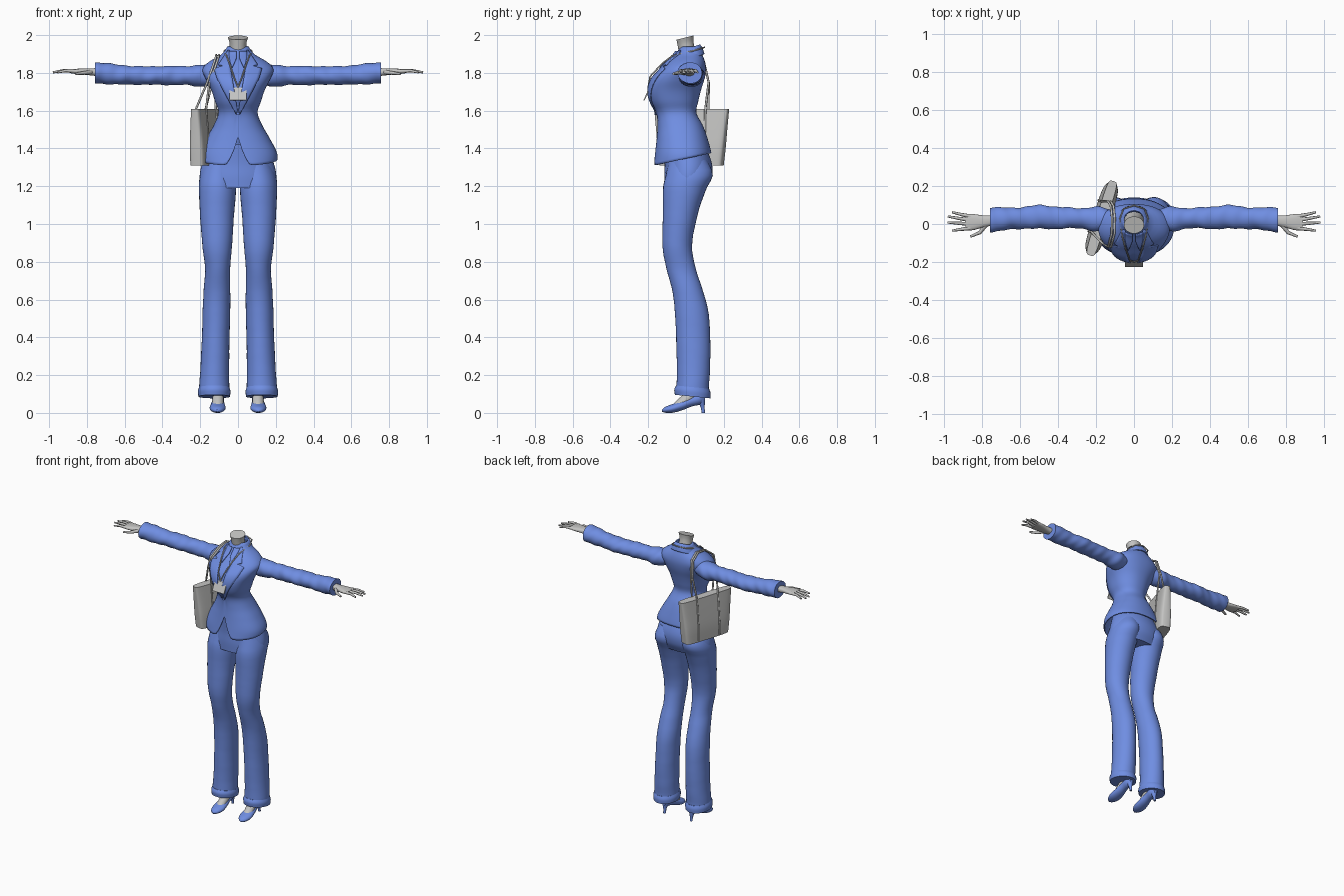
import bpy, bmesh, math
from math import cos, sin, tau
from mathutils import Matrix, Vector

cube = bpy.data.objects.get("Cube")
if cube:
    bpy.data.objects.remove(cube)


def material(name, rgb):
    m = bpy.data.materials.new(name)
    m.use_nodes = True
    m.diffuse_color = (*rgb, 1)
    bsdf = m.node_tree.nodes["Principled BSDF"]
    bsdf.inputs["Base Color"].default_value = (*rgb, 1)
    bsdf.inputs["Roughness"].default_value = 0.7
    return m


BLUE = material("suit blue", (0.16, 0.27, 0.76))
GREY = material("light grey", (0.55, 0.55, 0.54))
meshes = []


def finish(name, bm, mat, thickness=0.0):
    bmesh.ops.recalc_face_normals(bm, faces=bm.faces)
    me = bpy.data.meshes.new(name)
    bm.to_mesh(me)
    bm.free()
    me.materials.append(mat)
    ob = bpy.data.objects.new(name, me)
    bpy.context.collection.objects.link(ob)
    meshes.append(ob)
    if thickness:
        mod = ob.modifiers.new("thickness", 'SOLIDIFY')
        mod.thickness = thickness
    return ob


def sample(rows, t):
    """Smoothly interpolate a profile table whose first column is position."""
    i = max(0, min(len(rows) - 2, sum(r[0] <= t for r in rows) - 1))
    a, b = rows[i], rows[i + 1]
    p, n = rows[max(i - 1, 0)], rows[min(i + 2, len(rows) - 1)]
    h = b[0] - a[0]
    u = (t - a[0]) / h
    out = []
    for k in range(1, len(a)):
        ma = (b[k] - p[k]) / (b[0] - p[0]) * h
        mb = (n[k] - a[k]) / (n[0] - a[0]) * h
        out.append((1 + 2 * u) * (1 - u) ** 2 * a[k] + u * (1 - u) ** 2 * ma
                   + u * u * (3 - 2 * u) * b[k] + u * u * (u - 1) * mb)
    return out


def loft(name, rows, mat, axis=2, side=1, n=32, steps=24, power=2.0,
         hem=None, shear=0.0, wobble=0.0, caps=True, thickness=0.0):
    """Tube along an axis; rows are (position, centre a, centre b, radius a, radius b)."""
    bm = bmesh.new()
    rings = []
    for j in range(steps + 1):
        ring = []
        for i in range(n):
            a = tau * i / n
            ca = math.copysign(abs(cos(a)) ** (2 / power), cos(a))
            sa = math.copysign(abs(sin(a)) ** (2 / power), sin(a))
            lo, hi = rows[0][0], rows[-1][0]
            if hem:
                c = sample(rows, lo)
                lo = hem(c[0] + c[2] * ca, c[1] + c[3] * sa)
            t = lo + (hi - lo) * j / steps
            c1, c2, r1, r2 = sample(rows, t)
            f = 1 + wobble * sin(t * 60 + 2 * sin(a)) * sin(t * 23 + a)
            p = [c1 + r1 * ca * f, c2 + r2 * sa * f]
            p.insert(axis, t)
            p[2] += shear * p[1]
            p[0] *= side
            ring.append(bm.verts.new(p))
        rings.append(ring)
    for r, q in zip(rings, rings[1:]):
        for i in range(n):
            bm.faces.new((r[i], r[(i + 1) % n], q[(i + 1) % n], q[i]))
    if caps:
        bm.faces.new(rings[0])
        bm.faces.new(rings[-1])
    return finish(name, bm, mat, thickness)


def cord(name, points, mat, radius, taper=1.0):
    cu = bpy.data.curves.new(name, 'CURVE')
    cu.dimensions = '3D'
    cu.bevel_depth = radius
    cu.bevel_resolution = 2
    cu.use_fill_caps = True
    sp = cu.splines.new('POLY')
    sp.points.add(len(points) - 1)
    for i, p in enumerate(points):
        sp.points[i].co = (*p, 1)
        sp.points[i].radius = 1 + (taper - 1) * i / (len(points) - 1)
    sp.use_smooth = True
    cu.materials.append(mat)
    ob = bpy.data.objects.new(name, cu)
    bpy.context.collection.objects.link(ob)


# Jacket body, cut away at the front hem and lower at the front than the back
JACKET = [(1.30, 0, -.02, .205, .155), (1.37, 0, -.015, .208, .15), (1.45, 0, -.02, .17, .135),
          (1.52, 0, -.03, .13, .12), (1.59, 0, -.05, .104, .105), (1.65, 0, -.06, .122, .125),
          (1.71, 0, -.058, .142, .138), (1.77, 0, -.04, .172, .138), (1.82, 0, -.015, .188, .12),
          (1.86, 0, 0, .152, .1), (1.90, 0, .015, .085, .07), (1.94, 0, .02, .056, .05)]
POWER = 2.2


def jacket_hem(x, y):
    notch = max(0, 1 - abs(x) / .07) ** 1.6 if y < 0 else 0
    return 1.347 + .21 * y + .15 * notch


def front_y(x, z):
    _, cy, rx, ry = sample(JACKET, z)
    return cy - ry * max(0, 1 - (abs(x) / rx) ** POWER) ** (1 / POWER)


loft("jacket_body", JACKET, BLUE, n=72, steps=44, power=POWER, hem=jacket_hem,
     caps=False, thickness=.008)


def patch(name, rows, side, lift):
    """Cloth panel lying on the jacket front; rows are (height, inner x, outer x)."""
    bm = bmesh.new()
    lines = []
    for a, b in zip(rows, rows[1:]):
        for k in range(5):
            z, x0, x1 = (p + (q - p) * k / 4 for p, q in zip(a, b))
            xs = [x0 + (x1 - x0) * c / 5 for c in range(6)]
            lines.append([bm.verts.new((side * x, front_y(x, z) - lift, z)) for x in xs])
    for r, q in zip(lines, lines[1:]):
        for i in range(5):
            bm.faces.new((r[i], r[i + 1], q[i + 1], q[i]))
    bmesh.ops.remove_doubles(bm, verts=bm.verts, dist=1e-5)
    finish(name, bm, BLUE, .006)


# Trousers: seat, then one leg per side
loft("trouser_seat", [(1.19, 0, -.003, .195, .11), (1.25, 0, .01, .203, .125),
                      (1.32, 0, .012, .19, .125), (1.42, 0, -.01, .15, .11)], BLUE, n=48)
LEG = [(.10, .126, .035, .08, .088), (.14, .126, .035, .08, .085), (.2, .124, .039, .077, .087),
       (.4, .118, .038, .073, .09), (.55, .114, .028, .073, .088), (.66, .111, .005, .07, .08),
       (.76, .108, -.025, .066, .078), (.88, .11, -.046, .078, .078),
       (1.05, .111, -.03, .09, .092), (1.19, .108, -.006, .099, .115),
       (1.26, .104, .018, .097, .125), (1.34, .09, .01, .08, .1)]
CUFF = [(.09, .126, .035, .084, .094), (.12, .126, .034, .086, .096), (.14, .126, .035, .08, .087)]
SHOE = [(-.126, .11, .012, .006, .006), (-.112, .109, .016, .026, .015),
        (-.07, .108, .024, .042, .023), (-.02, .107, .04, .038, .026), (.03, .106, .062, .03, .028),
        (.075, .105, .078, .03, .034), (.1, .105, .082, .014, .026)]
HEEL = [(0, .105, .092, .009, .009), (.03, .105, .088, .011, .011), (.07, .105, .08, .024, .022)]
ANKLE = [(.045, .107, -.03, .03, .04), (.075, .106, .005, .03, .045), (.11, .106, .035, .028, .036),
         (.22, .11, .04, .034, .036)]

# Sleeves and hands
SLEEVE = [(.11, .02, 1.795, .05, .045), (.19, .025, 1.785, .066, .058), (.28, .03, 1.786, .053, .05),
          (.4, .033, 1.786, .058, .05), (.5, .037, 1.786, .062, .048), (.62, .03, 1.79, .056, .052),
          (.74, .023, 1.8, .065, .056), (.757, .023, 1.8, .065, .056)]
PALM = [(.73, .02, 1.803, .026, .022), (.79, .014, 1.806, .031, .018), (.85, .01, 1.808, .043, .014),
        (.885, .01, 1.808, .042, .011)]
FINGERS = {"little": (.04, .955, .062), "ring": (.02, .978, .04),
           "middle": (0, .98, .008), "index": (-.022, .955, -.035)}
LAPEL = [(1.92, .046, .055), (1.845, .042, .105), (1.838, .041, .08), (1.825, .039, .128),
         (1.77, .03, .112), (1.68, .015, .065), (1.58, 0, .01)]
SHIRT_COLLAR = [(1.915, .008, .048), (1.88, .008, .046), (1.83, .03, .034)]

for s, label in ((1, "left"), (-1, "right")):
    loft(label + "_trouser_leg", LEG, BLUE, side=s, steps=44, wobble=.008)
    loft(label + "_trouser_cuff", CUFF, BLUE, side=s, steps=6, shear=-.1)
    loft(label + "_shoe", SHOE, BLUE, axis=1, side=s, n=20)
    loft(label + "_shoe_heel", HEEL, BLUE, side=s, n=14, steps=8)
    loft(label + "_ankle", ANKLE, GREY, side=s, n=20, steps=10)
    loft(label + "_sleeve", SLEEVE, BLUE, axis=0, side=s, steps=56, wobble=.06)
    loft(label + "_palm", PALM, GREY, axis=0, side=s, n=20, steps=10, power=2.5)
    for finger, (y, tip_x, tip_y) in FINGERS.items():
        knuckle = ((.87 + tip_x) / 2, (y + tip_y) / 2, 1.812)
        path = [(.86, y, 1.809), knuckle, (tip_x, tip_y, 1.803)]
        cord(f"{label}_{finger}_finger", [(s * p[0], *p[1:]) for p in path], GREY, .011, .5)
    cord(label + "_thumb", [(s * .78, -.005, 1.803), (s * .81, -.045, 1.8), (s * .86, -.066, 1.795)],
         GREY, .013, .5)
    patch(label + "_lapel", LAPEL, s, .01)
    patch(label + "_shirt_collar", SHIRT_COLLAR, s, .014)
    # Neck cord half that carries the badge
    hang = [(0, -.2, 1.725)]
    hang += [(s * x, front_y(x, z) - .02, z) for x, z in ((.022, 1.78), (.045, 1.85), (.06, 1.89))]
    hang += [(s * .074, .03, 1.915), (s * .055, .08, 1.93), (0, .098, 1.935)]
    cord(label + "_badge_cord", hang, GREY, .004)

# Neck and standing jacket collar
loft("neck", [(1.85, 0, .02, .05, .045), (1.92, 0, .004, .044, .042), (1.96, 0, -.003, .045, .042),
              (1.988, 0, -.005, .053, .045)], GREY, steps=12, shear=.25)
loft("jacket_collar", [(1.865, 0, .02, .09, .078), (1.9, 0, .022, .074, .066),
                       (1.925, 0, .022, .057, .052)],
     BLUE, n=40, steps=8, shear=.35, caps=False, thickness=.008)


def box(name, size, loc, tilt, mat):
    bm = bmesh.new()
    bmesh.ops.create_cube(bm, size=1)
    bmesh.ops.scale(bm, vec=size, verts=bm.verts)
    ob = finish(name, bm, mat)
    ob.location = loc
    ob.rotation_euler.x = tilt


# Badge and jacket button
box("badge", (.092, .006, .075), (0, -.207, 1.688), math.radians(-25), GREY)
loft("jacket_button", [(front_y(0, 1.585) - .012, 0, 1.585, .009, .009),
                       (front_y(0, 1.585), 0, 1.585, .009, .009)], BLUE, axis=1, n=12, steps=1)

# Shoulder bag with two straps running up its faces and over the shoulder
bag = loft("shoulder_bag", [(1.31, 0, 0, .044, .172), (1.4, 0, 0, .045, .183), (1.5, 0, 0, .038, .193),
                            (1.61, 0, 0, .028, .205)], GREY, n=48, steps=10, power=5)
place = Matrix.Translation((-.17, .03, 0)) @ Matrix.Rotation(math.radians(-17.5), 4, 'Z')
bag.matrix_world = place
OVER = [(-.16, -.1, 1.74), (-.128, -.12, 1.83), (-.11, -.05, 1.885), (-.108, .03, 1.894),
        (-.115, .095, 1.86), (-.13, .12, 1.75)]
for s, label in ((-1, "outer"), (1, "inner")):
    up = [place @ Vector((s * x, -.085, z)) for x, z in ((.044, 1.32), (.045, 1.4), (.028, 1.61))]
    down = [place @ Vector((s * x, .085, z)) for x, z in ((.028, 1.61), (.045, 1.4), (.044, 1.32))]
    over = [(x + s * .007, y, z) for x, y, z in OVER]
    cord(label + "_bag_strap", up + over + down, GREY, .006)

# Smooth shading with crisp edges kept
bpy.ops.object.select_all(action='DESELECT')
for ob in meshes:
    ob.select_set(True)
bpy.context.view_layer.objects.active = meshes[0]
bpy.ops.object.shade_smooth_by_angle(angle=math.radians(40))
